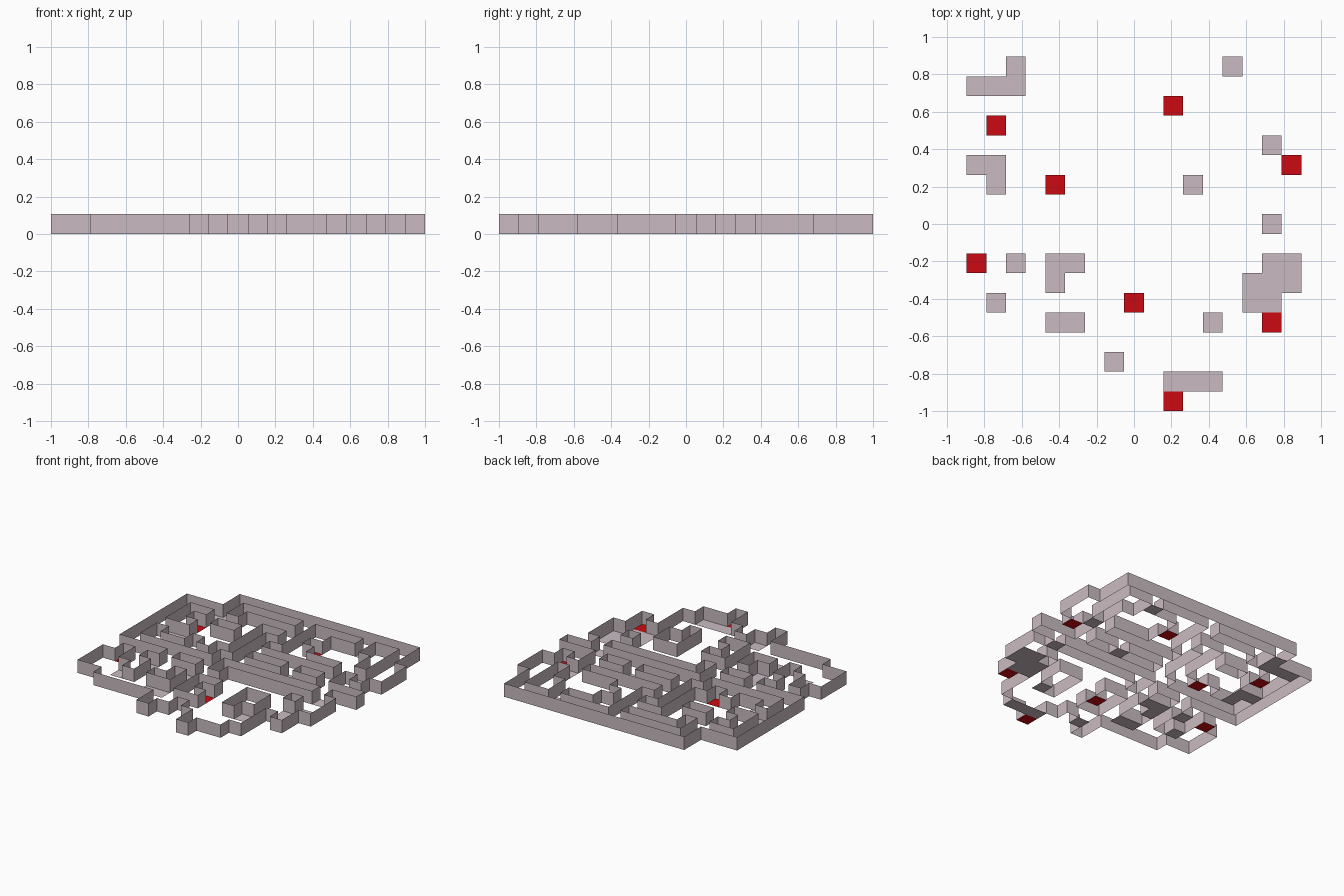
import bpy, bmesh, math

if "Cube" in bpy.data.objects:
    bpy.data.objects.remove(bpy.data.objects["Cube"])

# Plan of the maze seen from above: '.' solid, '#' open passage,
# 'g' passage with grey floor tile, 'r' niche with red floor tile
PLAN = [
    "...###############.",
    "...g.....#....g..#.",
    "#ggg.#####..###..#.",
    "#..####..#.r####.##",
    "#.r#..#.##..####.##",
    "#..####.#......#g##",
    "#gg####.########.r.",
    "#.g#.r..#...g..#...",
    "#......############",
    "########........g..",
    "....#..#.#########.",
    ".r.g#gg########.gg.",
    "##..#g.#..##..#ggg.",
    "##g.#..#.r##..#gg..",
    "#####gg#..##.g#.r..",
    "..#############....",
    ".......#g.#####....",
    ".......#...ggg.....",
    "...........r.......",
]
N = len(PLAN)
CELL = 2 / N
HEIGHT = CELL


def is_open(c, r):
    return 0 <= c < N and 0 <= r < N and PLAN[r][c] != "."


def point(c, r, z=0.0):
    return (-1 + c * CELL, 1 - r * CELL, z)


def make_object(name, quads, color=None):
    bm = bmesh.new()
    for quad in quads:
        bm.faces.new([bm.verts.new(p) for p in quad])
    bmesh.ops.remove_doubles(bm, verts=bm.verts[:], dist=1e-4)
    mesh = bpy.data.meshes.new(name)
    bm.to_mesh(mesh)
    bm.free()
    obj = bpy.data.objects.new(name, mesh)
    bpy.context.collection.objects.link(obj)
    if color:
        mat = bpy.data.materials.new(name + "_color")
        mat.diffuse_color = color
        mat.use_nodes = True
        mat.node_tree.nodes["Principled BSDF"].inputs["Base Color"].default_value = mat.diffuse_color
        mesh.materials.append(mat)
    return obj


def floor_tiles(kind):
    return [[point(c, r + 1), point(c + 1, r + 1), point(c + 1, r), point(c, r)]
            for r in range(N) for c in range(N) if PLAN[r][c] == kind]


def wall(a, b):
    return [point(*a), point(*b), point(*b, HEIGHT), point(*a, HEIGHT)]


# Thin walls wherever an open cell meets a solid one, facing the passage
walls = []
for r in range(N):
    for c in range(N):
        if not is_open(c, r):
            continue
        sides = [((0, -1), (c, r), (c + 1, r)),
                 ((1, 0), (c + 1, r), (c + 1, r + 1)),
                 ((0, 1), (c + 1, r + 1), (c, r + 1)),
                 ((-1, 0), (c, r + 1), (c, r))]
        for (dc, dr), a, b in sides:
            if not is_open(c + dc, r + dr):
                walls.append(wall(a, b))
make_object("maze_walls", walls)

# Floor tiles
make_object("grey_floor_tiles", floor_tiles("g"), (0.59, 0.50, 0.54, 1))
make_object("red_floor_tiles", floor_tiles("r"), (0.6, 0.003, 0.006, 1))

# Walls share the pale mauve-grey of the floor
bpy.data.objects["maze_walls"].data.materials.append(
    bpy.data.materials["grey_floor_tiles_color"])
